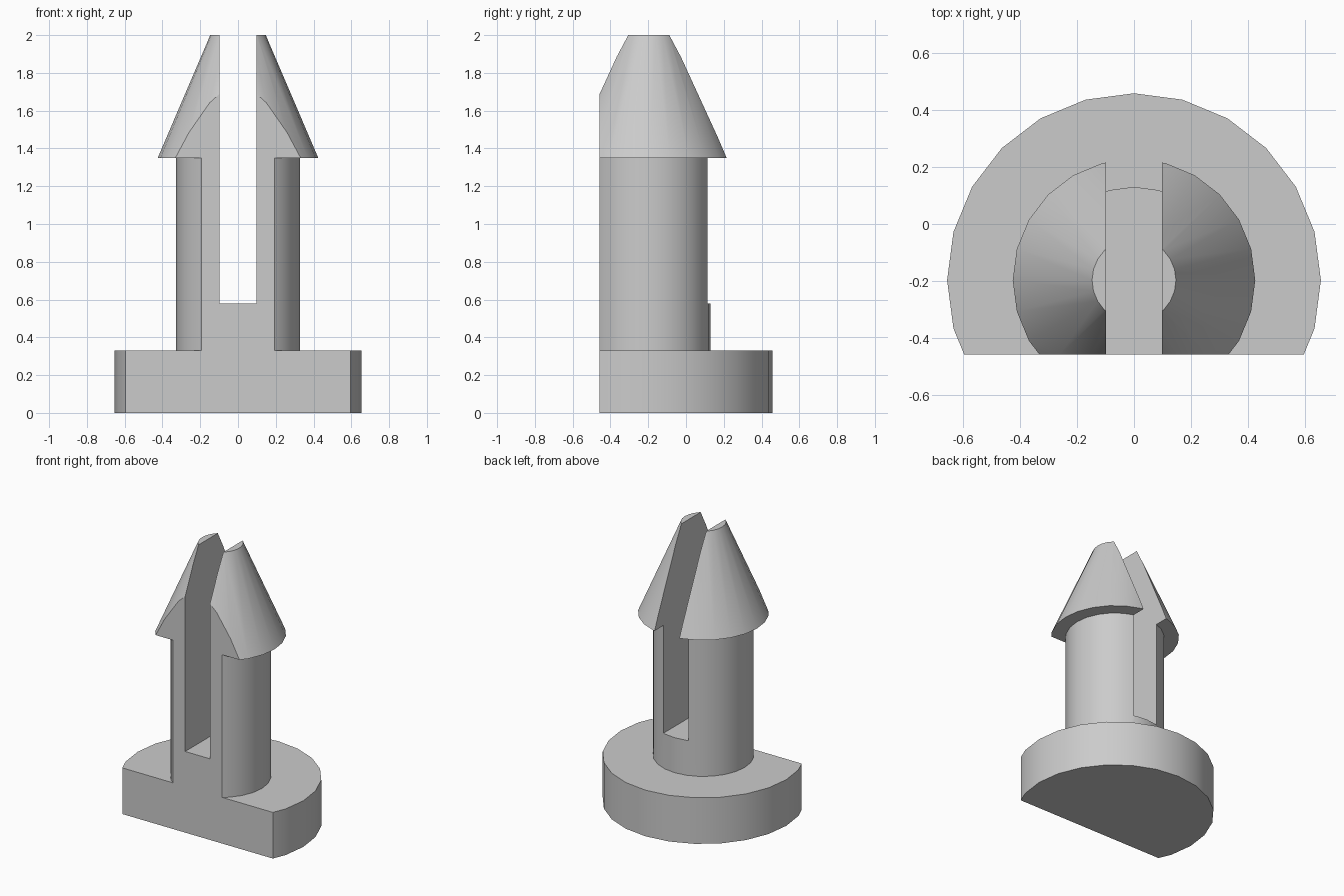
import bpy, bmesh, math
from mathutils import Vector

if "Cube" in bpy.data.objects:
    bpy.data.objects.remove(bpy.data.objects["Cube"], do_unlink=True)

AXIS_Y = -0.197
FRONT_Y = -0.457
SIDES = 24

grey = bpy.data.materials.new("light grey plastic")
grey.use_nodes = True
color = (0.6, 0.6, 0.6, 1)
grey.diffuse_color = color
grey.node_tree.nodes["Principled BSDF"].inputs["Base Color"].default_value = color


def add_object(name, bm):
    bmesh.ops.recalc_face_normals(bm, faces=bm.faces)
    mesh = bpy.data.meshes.new(name)
    bm.to_mesh(mesh)
    bm.free()
    mesh.materials.append(grey)
    obj = bpy.data.objects.new(name, mesh)
    bpy.context.collection.objects.link(obj)
    return obj


def lathe(name, profile):
    """Turn a (radius, height) profile into closed rings with flat caps."""
    bm = bmesh.new()
    rings = []
    for r, z in profile:
        angles = [2 * math.pi * i / SIDES for i in range(SIDES)]
        rings.append([bm.verts.new((r * math.cos(a), AXIS_Y + r * math.sin(a), z))
                      for a in angles])
    for low, high in zip(rings, rings[1:]):
        for i in range(SIDES):
            j = (i + 1) % SIDES
            bm.faces.new((low[i], low[j], high[j], high[i]))
    bm.faces.new(rings[0])
    bm.faces.new(rings[-1])
    return add_object(name, bm)


def cut_box(target, name, low, high):
    """Subtract an axis-aligned box from the target."""
    low, high = Vector(low), Vector(high)
    bm = bmesh.new()
    bmesh.ops.create_cube(bm, size=1)
    bmesh.ops.scale(bm, vec=high - low, verts=bm.verts)
    bmesh.ops.translate(bm, vec=(low + high) / 2, verts=bm.verts)
    cutter = add_object(name, bm)
    cutter.hide_render = True
    mod = target.modifiers.new(name, "BOOLEAN")
    mod.operation = "DIFFERENCE"
    mod.solver = "EXACT"
    mod.object = cutter
    bpy.context.view_layer.objects.active = target
    bpy.ops.object.modifier_apply(modifier=mod.name)
    bpy.data.objects.remove(cutter, do_unlink=True)


# Round foot, shaft and barbed conical tip as one turned body
clip = lathe("snap_clip", [(0.655, 0), (0.655, 0.33), (0.327, 0.33),
                           (0.327, 1.35), (0.425, 1.35), (0.147, 2)])

# Flat front and the slot that splits the prongs
cut_box(clip, "front_cutter", (-2, -2, -1), (2, FRONT_Y, 3))
cut_box(clip, "slot_cutter", (-0.098, -2, 0.58), (0.098, 2, 3))

# Smooth round sides, crisp edges
bpy.ops.object.select_all(action="DESELECT")
clip.select_set(True)
bpy.context.view_layer.objects.active = clip
bpy.ops.object.shade_smooth_by_angle(angle=math.radians(30))
